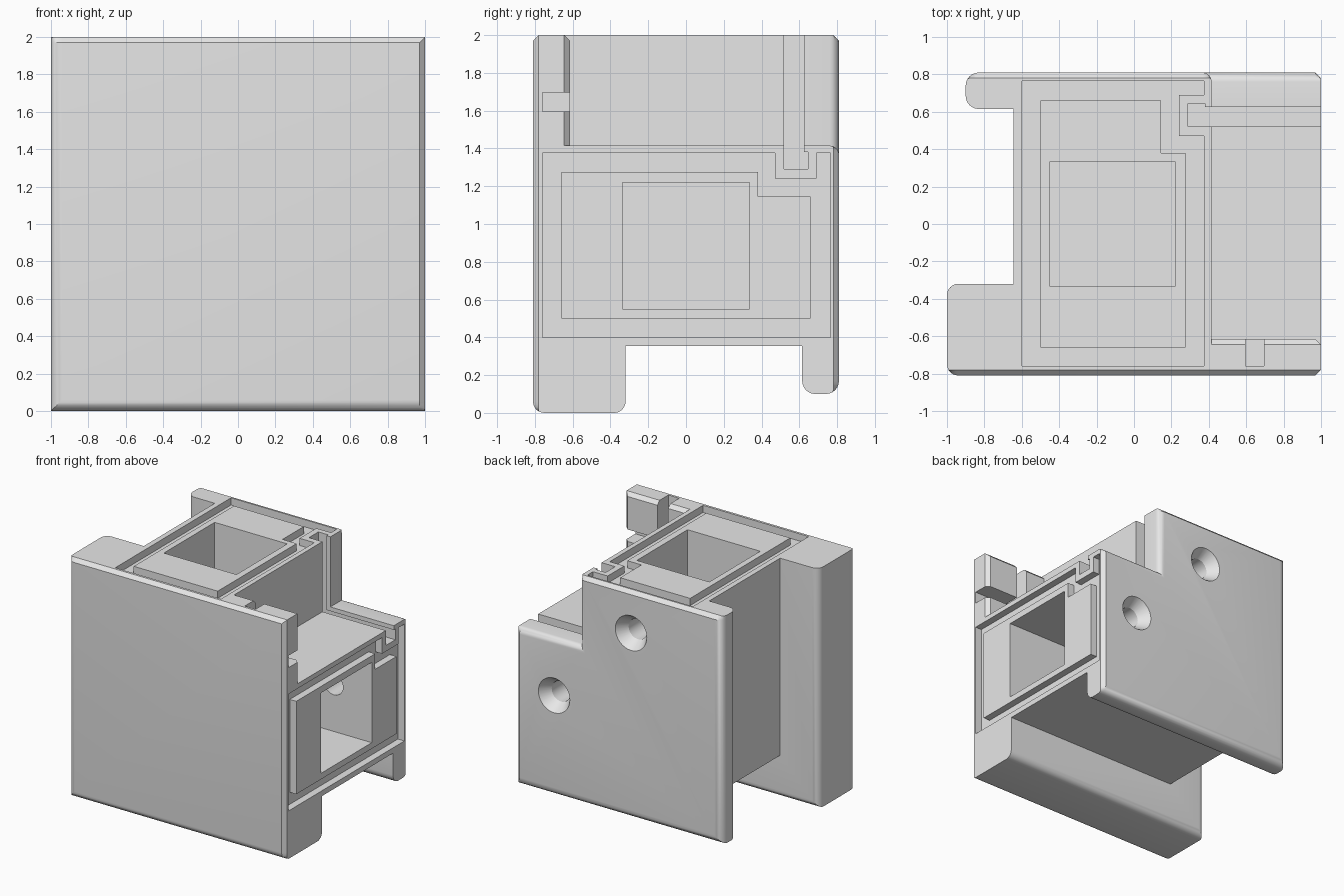
import bpy, bmesh, math
from mathutils import Vector

if "Cube" in bpy.data.objects:
    bpy.data.objects.remove(bpy.data.objects["Cube"], do_unlink=True)

grey = bpy.data.materials.new("plain_grey")
grey.use_nodes = True
grey.diffuse_color = (0.8, 0.8, 0.8, 1)
grey.node_tree.nodes["Principled BSDF"].inputs["Base Color"].default_value = (0.8, 0.8, 0.8, 1)

CH = 0.03  # end chamfer


def finish(bm, name, helper=False):
    bmesh.ops.remove_doubles(bm, verts=bm.verts, dist=1e-5)
    bmesh.ops.recalc_face_normals(bm, faces=bm.faces)
    mesh = bpy.data.meshes.new(name)
    bm.to_mesh(mesh)
    bm.free()
    mesh.materials.append(grey)
    ob = bpy.data.objects.new(name, mesh)
    bpy.context.collection.objects.link(ob)
    ob.hide_render = helper
    return ob


def rounded(points):
    """Replace each (u, y, radius) corner by an arc."""
    out = []
    for i, (u, y, *r) in enumerate(points):
        p = Vector((u, y))
        if not r:
            out.append(p)
            continue
        a = (Vector(points[i - 1][:2]) - p).normalized() * r[0]
        b = (Vector(points[(i + 1) % len(points)][:2]) - p).normalized() * r[0]
        for k in range(7):
            t = k / 6 * math.pi / 2
            out.append(p + a * (1 - math.sin(t)) + b * (1 - math.cos(t)))
    return out


def place(arm, u, y, t):
    """Section point (u, y) at distance t along the upright or the side arm."""
    return (u - 1, y, t) if arm == "upright" else (t - 1, y, u)


def mitre_sweep(name, section, end, chamfer=False, helper=False):
    """Sweep a section down the upright arm, round the mitre, out the side arm."""
    bm = bmesh.new()
    tip = 2 - CH

    def ring(arm, t, last=False):
        verts = []
        for u, y in section:
            if last and chamfer:
                y = max(-0.81 + CH, min(0.81 - CH, y))
                if u > 1.4 and abs(y + 0.615) < 0.001:
                    y -= CH
                if abs(u - tip) < 1e-6:
                    u = 2
            verts.append(bm.verts.new(place(arm, u, y, u if t is None else t)))
        return verts

    rings = [ring("upright", end, True), ring("upright", None), ring("side", end, True)]
    if chamfer:
        rings.insert(1, ring("upright", end - CH))
        rings.insert(3, ring("side", end - CH))
    n = len(section)
    for a, b in zip(rings, rings[1:]):
        for i in range(n):
            j = (i + 1) % n
            # the free plate edge has no length on the mitre
            if chamfer and min(section[i][0], section[j][0]) > tip - 1e-4:
                continue
            bm.faces.new((a[i], a[j], b[j], b[i]))
    bm.faces.new(rings[0])
    bm.faces.new(rings[-1])
    return finish(bm, name, helper)


def prism(name, arm, section, t0, t1, helper=False):
    bm = bmesh.new()
    lo, hi = ([bm.verts.new(place(arm, u, y, t)) for u, y in section] for t in (t0, t1))
    for i in range(len(section)):
        j = (i + 1) % len(section)
        bm.faces.new((lo[i], lo[j], hi[j], hi[i]))
    bm.faces.new(lo)
    bm.faces.new(hi)
    return finish(bm, name, helper)


def screw_cutter(name, x, z):
    """Round bore with a conical countersink, turned about the y axis."""
    bm = bmesh.new()
    profile = [(0.085, 0.2), (0.085, 0.72), (0.145, 0.81), (0.152, 0.82)]
    rings = []
    for r, y in profile:
        rings.append([bm.verts.new((x + r * math.cos(k * math.tau / 32), y,
                                    z + r * math.sin(k * math.tau / 32))) for k in range(32)])
    for a, b in zip(rings, rings[1:]):
        for i in range(32):
            j = (i + 1) % 32
            bm.faces.new((a[i], a[j], b[j], b[i]))
    bm.faces.new(rings[0])
    bm.faces.new(rings[-1])
    return finish(bm, name, True)


def cut(target, cutter):
    m = target.modifiers.new(cutter.name, 'BOOLEAN')
    m.operation = 'DIFFERENCE'
    m.solver = 'EXACT'
    m.object = cutter


# Section: front plate with groove, core with panel slot, back plate, leg
section = rounded([
    (0, -0.81, 0.06), (2 - CH, -0.81), (2 - CH, -0.615),
    (1.695, -0.615), (1.695, -0.76), (1.595, -0.76), (1.595, -0.615),
    (1.415, -0.615), (1.415, 0.52), (1.29, 0.52), (1.29, 0.645),
    (1.38, 0.645), (1.38, 0.625), (1.415, 0.625), (1.415, 0.81, 0.05),
    (0.1, 0.81, 0.07), (0.1, 0.615, 0.07), (0.355, 0.615),
    (0.355, -0.32), (0, -0.32, 0.06)])
body = mitre_sweep("corner_body", section, 2, chamfer=True)

# Joined square bore through both arms
bore_section = [(0.55, -0.335), (1.22, -0.335), (1.22, 0.335), (0.55, 0.335)]
bore = mitre_sweep("bore_cutter", bore_section, 2.1, helper=True)

# Recess and raised pad on each arm end
recess = [(0.4, -0.76), (1.375, -0.76), (1.375, 0.47), (1.24, 0.47),
          (1.24, 0.69), (1.375, 0.69), (1.375, 0.765), (0.4, 0.765)]
pad = [(0.5, -0.66), (1.275, -0.66), (1.275, 0.38), (1.145, 0.38),
       (1.145, 0.66), (0.5, 0.66)]
helpers = [bore]
parts = [body]
for arm in ("upright", "side"):
    helpers.append(prism(arm + "_recess_cutter", arm, recess, 1.94, 2.1, True))
    cut(body, helpers[-1])
    parts.append(prism(arm + "_end_pad", arm, pad, 1.938, 2))

# Bores and countersunk screw holes
for part in parts:
    cut(part, bore)
for name, x, z in (("upright", -0.06, 1.65), ("side", 0.65, 0.94)):
    helpers.append(screw_cutter(name + "_screw_cutter", x, z))
    cut(body, helpers[-1])

# Apply the cuts, then shade and drop the cutters
for part in parts:
    bpy.ops.object.select_all(action='DESELECT')
    part.select_set(True)
    bpy.context.view_layer.objects.active = part
    for m in list(part.modifiers):
        bpy.ops.object.modifier_apply(modifier=m.name)
    bpy.ops.object.shade_smooth_by_angle(angle=math.radians(30))
for h in helpers:
    bpy.data.objects.remove(h, do_unlink=True)
